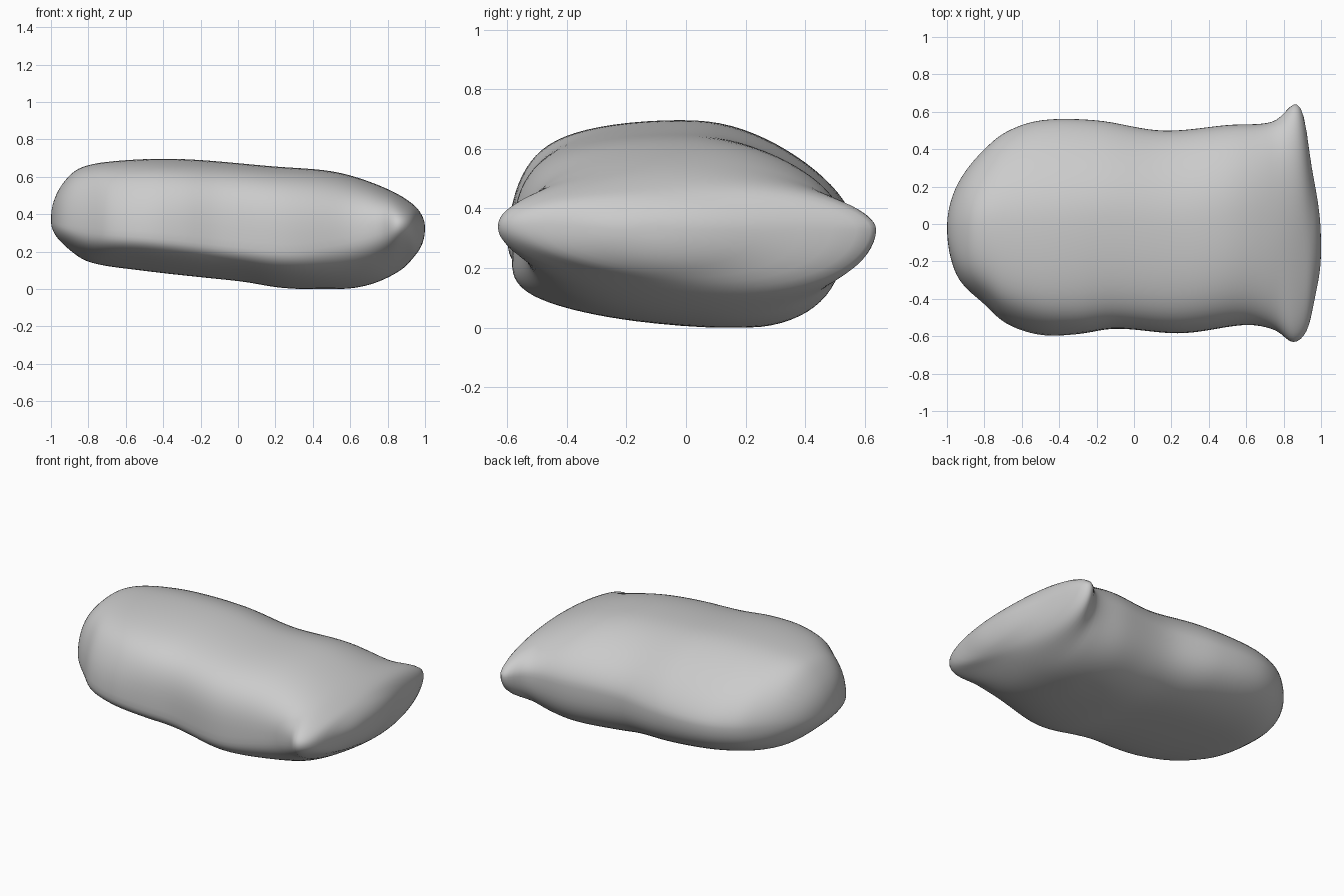
import bpy
import bmesh
import math

if "Cube" in bpy.data.objects:
    bpy.data.objects.remove(bpy.data.objects["Cube"], do_unlink=True)

RINGS, SIDES = 80, 80

# Outline curves along the length: (x, value)
front_edge = [(-1, -.02), (-.95, -.27), (-.8, -.43), (-.69, -.53), (-.5, -.595), (-.3, -.59), (-.1, -.56),
              (.25, -.585), (.6, -.54), (.76, -.57), (.85, -.635), (.93, -.56), (.97, -.38), (1, -.15)]
back_edge = [(-1, -.02), (-.95, .2), (-.8, .4), (-.69, .49), (-.5, .555), (-.2, .555), (.15, .5),
             (.5, .53), (.75, .55), (.86, .645), (.91, .575), (.95, .3), (1, -.1)]
top_height = [(-1, .38), (-.94, .56), (-.85, .645), (-.65, .685), (-.3, .695), (.2, .655),
              (.5, .63), (.7, .575), (.95, .44), (1, .33)]
bottom_height = [(-1, .36), (-.92, .22), (-.8, .14), (-.5, .095), (0, .04), (.25, 0),
                 (.6, 0), (.8, .055), (.97, .2), (1, .32)]

# Height of the seam on each long side
front_seam = [(-1, .37), (-.8, .32), (-.4, .29), (.25, .23), (.5, .26), (.86, .34), (1, .325)]
back_seam = [(-1, .37), (-.6, .35), (0, .335), (.86, .33), (1, .325)]

# Cross-section fullness: small is boxy, one is round, large is pinched
front_fullness = [(-1, .95), (-.6, .66), (.3, .66), (.7, .8), (.86, .95), (1, .9)]
back_fullness = [(-1, 1), (-.5, 1.22), (.2, 1.1), (.7, 1), (.86, 1.1), (1, .9)]
under_fullness = [(-1, .95), (-.5, .85), (.3, .76), (.7, .8), (.86, 1.05), (1, .9)]


def along(x):
    """Turn a length position into an angle, so that the ends round off."""
    return math.acos(max(-1, min(1, -x)))


def sample(curve, angle):
    """Smooth interpolation through the points of an outline curve."""
    pts = [(along(x), v) for x, v in curve]
    last = len(pts) - 1

    def slope(i):
        a, b = pts[max(i - 1, 0)], pts[min(i + 1, last)]
        return (b[1] - a[1]) / (b[0] - a[0])

    for i in range(last):
        (a, va), (b, vb) = pts[i], pts[i + 1]
        if angle <= b or i == last - 1:
            h = b - a
            t = (angle - a) / h
            blend = t * t * (3 - 2 * t)
            return (va + (vb - va) * blend
                    + h * t * (1 - t) * ((1 - t) * slope(i) - t * slope(i + 1)))


def power(value, exponent):
    return math.copysign(abs(value) ** exponent, value)


def section(angle):
    """One closed cross-section of the cushion."""
    x = -math.cos(angle)
    front, back = sample(front_edge, angle), sample(back_edge, angle)
    top, bottom = sample(top_height, angle), sample(bottom_height, angle)
    seam_front, seam_back = sample(front_seam, angle), sample(back_seam, angle)
    full_front = sample(front_fullness, angle)
    full_back = sample(back_fullness, angle)
    full_under = sample(under_fullness, angle)
    middle, half = (front + back) / 2, (back - front) / 2
    dent = .1 * math.exp(-((x + .6) / .3) ** 2)
    points = []
    for k in range(SIDES):
        turn = math.tau * k / SIDES
        c, s = math.cos(turn), math.sin(turn)
        mix = (c + 1) / 2
        mix = mix * mix * (3 - 2 * mix)
        # The underside is fuller than the top along the back
        far_side = full_under if s < 0 else full_back
        fullness = full_front + (far_side - full_front) * mix
        seam = seam_front + (seam_back - seam_front) * mix
        y = middle + half * power(c, fullness)
        rise = power(s, fullness)
        if s > 0:
            z = seam + (top - seam) * rise
            # Hollow above the lip on the front
            y += dent * s * max(0, -c) ** 3
        else:
            # The underside leans down toward the back
            z = seam + (seam - bottom) * rise + (.16 * y - .02) * rise * half
        points.append((x, y, max(z, 0)))
    return points


# Loft the cushion through its cross-sections
bm = bmesh.new()
rings = []
for i in range(1, RINGS):
    rings.append([bm.verts.new(p) for p in section(math.pi * i / RINGS)])
for a, b in zip(rings, rings[1:]):
    for k in range(SIDES):
        n = (k + 1) % SIDES
        bm.faces.new((a[k], a[n], b[n], b[k]))

# Close both ends
for ring, x, y, z in ((rings[0], -1, -.02, .37), (rings[-1], 1, -.13, .325)):
    tip = bm.verts.new((x, y, z))
    for k in range(SIDES):
        bm.faces.new((ring[k], ring[(k + 1) % SIDES], tip))
bmesh.ops.recalc_face_normals(bm, faces=bm.faces)

mesh = bpy.data.meshes.new("cushion")
bm.to_mesh(mesh)
bm.free()
cushion = bpy.data.objects.new("cushion", mesh)
bpy.context.collection.objects.link(cushion)

# Plain grey cloth
colour = (.6, .6, .6, 1)
cloth = bpy.data.materials.new("grey cloth")
cloth.use_nodes = True
cloth.diffuse_color = colour
cloth.node_tree.nodes["Principled BSDF"].inputs["Base Color"].default_value = colour
mesh.materials.append(cloth)

# Soften the folds and shade smooth
soften = cushion.modifiers.new("soften", "SMOOTH")
soften.factor = .5
soften.iterations = 4
for face in mesh.polygons:
    face.use_smooth = True
